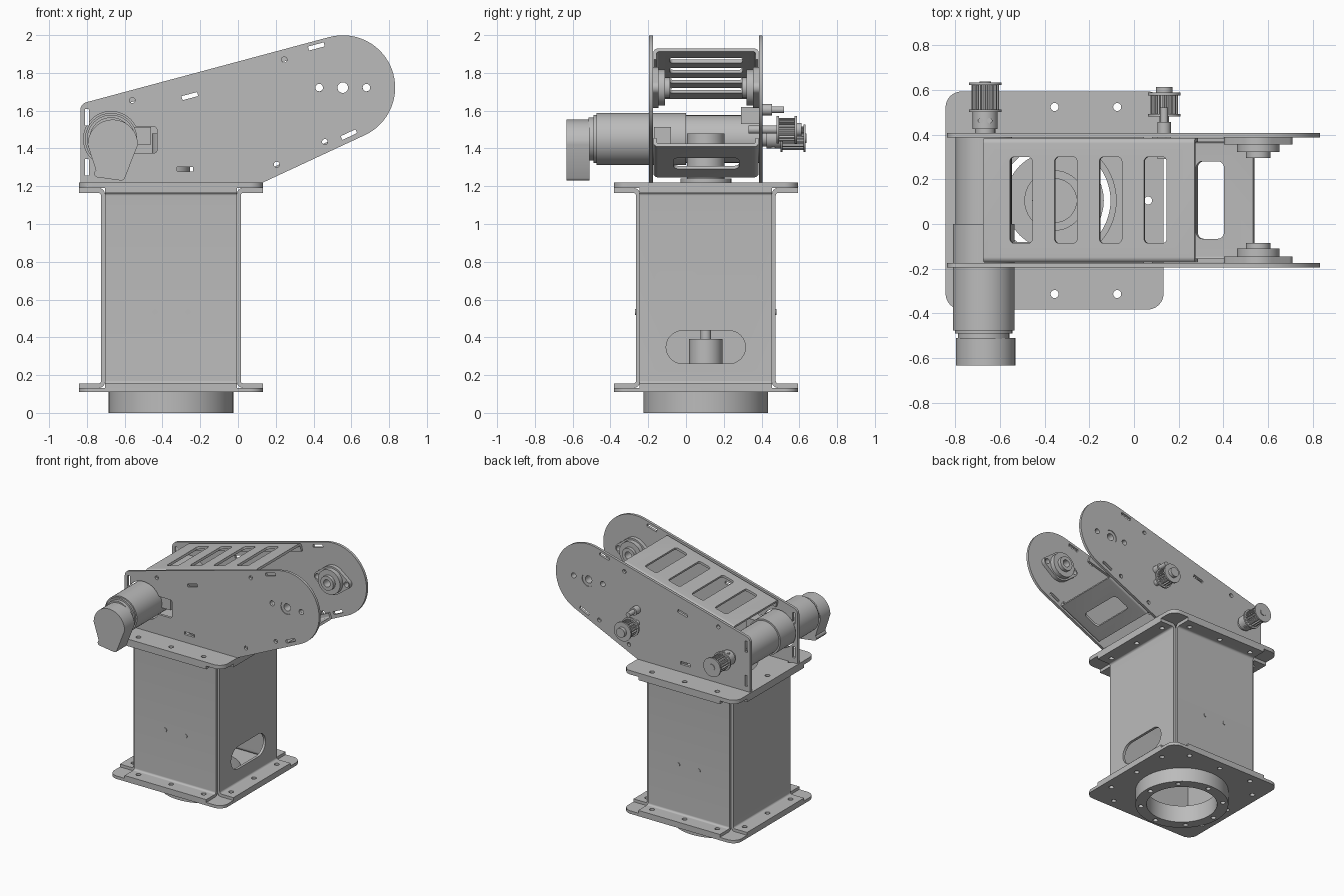
import bpy, bmesh
from math import sin, cos, tan, pi, radians
from mathutils import Matrix, Vector

cube = bpy.data.objects.get("Cube")
if cube:
    bpy.data.objects.remove(cube)

grey = bpy.data.materials.new("plain grey metal")
grey.use_nodes = True
grey.diffuse_color = (0.5, 0.5, 0.5, 1)
grey.node_tree.nodes["Principled BSDF"].inputs["Base Color"].default_value = (0.5, 0.5, 0.5, 1)

# Profile planes: (u, v, w) to (x, y, z), extruded along w
PLANES = {"Z": lambda u, v, w: (u, v, w),
          "Y": lambda u, v, w: (u, w, v),
          "X": lambda u, v, w: (w, u, v)}
parts = []


def circle(u, v, r, n=40):
    return [(u + r * cos(2 * pi * i / n), v + r * sin(2 * pi * i / n)) for i in range(n)]


def rounded(points, steps=8):
    """Polygon from (u, v, corner radius) points."""
    out = []
    for i, (u, v, r) in enumerate(points):
        p = Vector((u, v))
        if not r:
            out.append((u, v))
            continue
        a = (Vector(points[i - 1][:2]) - p).normalized()
        b = (Vector(points[(i + 1) % len(points)][:2]) - p).normalized()
        half = a.angle(b) / 2
        c = p + (a + b).normalized() * (r / sin(half))
        v0, v1 = p + a * (r / tan(half)) - c, p + b * (r / tan(half)) - c
        for k in range(steps + 1):
            q = c + v0.lerp(v1, k / steps).normalized() * r
            out.append((q.x, q.y))
    return out


def rect(u, v, hu, hv, r=0, turn=0):
    pts = rounded([(-hu, -hv, r), (hu, -hv, r), (hu, hv, r), (-hu, hv, r)])
    c, s = cos(radians(turn)), sin(radians(turn))
    return [(u + a * c - b * s, v + a * s + b * c) for a, b in pts]


def mesh_of(solids):
    bm = bmesh.new()
    for pts, plane, lo, hi in solids:
        rings = [[bm.verts.new(PLANES[plane](u, v, w)) for u, v in pts] for w in (lo, hi)]
        n = len(pts)
        faces = [bm.faces.new(r) for r in rings]
        faces += [bm.faces.new((rings[0][i], rings[0][(i + 1) % n],
                                rings[1][(i + 1) % n], rings[1][i])) for i in range(n)]
        bmesh.ops.recalc_face_normals(bm, faces=faces)
    me = bpy.data.meshes.new("part")
    bm.to_mesh(me)
    bm.free()
    return me


def link(name, me):
    ob = bpy.data.objects.new(name, me)
    bpy.context.scene.collection.objects.link(ob)
    return ob


def part(name, pts, plane, lo, hi, cuts=(), matrix=None):
    """Extruded part with extruded cut-outs, then placed by matrix."""
    ob = link(name, mesh_of([(pts, plane, lo, hi)]))
    if cuts:
        cutter = link("cutter", mesh_of(cuts))
        cutter.hide_render = True
        mod = ob.modifiers.new("cut", "BOOLEAN")
        mod.operation, mod.object, mod.solver, mod.use_self = "DIFFERENCE", cutter, "EXACT", True
        bpy.context.view_layer.update()
        deps = bpy.context.evaluated_depsgraph_get()
        me = bpy.data.meshes.new_from_object(ob.evaluated_get(deps))
        ob.modifiers.clear()
        ob.data = me
        bpy.data.objects.remove(cutter)
    if matrix:
        ob.data.transform(matrix)
    ob.data.materials.clear()
    ob.data.materials.append(grey)
    parts.append(ob)
    return ob


def cyl(name, plane, u, v, r, lo, hi, cuts=()):
    return part(name, circle(u, v, r), plane, lo, hi, cuts)


CX, CY = -0.355, 0.105
centre = Matrix.Translation((CX, CY, 0))

# Base ring and the two square plates
bolts = [(circle(0.292 * cos(k * pi / 4), 0.292 * sin(k * pi / 4), 0.018, 16), "Z", -0.1, 0.05)
         for k in range(8)]
part("base_ring", circle(0, 0, 0.33, 64), "Z", 0, 0.11,
     bolts + [(circle(0, 0, 0.25, 64), "Z", -0.1, 0.2)], centre)
edge = 0.418
plate_holes = [(circle(a, b, 0.018, 16), "Z", -1, 3)
               for k in (-0.28, 0, 0.28) for s in (-edge, edge) for a, b in {(k, s), (s, k)}]
for name, lo, hi, bore in (("bottom_plate", 0.11, 0.133, 0.25), ("top_plate", 1.19, 1.22, 0.275)):
    part(name, rect(0, 0, 0.487, 0.487, 0.07), "Z", lo, hi,
         plate_holes + [(circle(0, 0, bore, 64), "Z", -1, 3)], centre)

# Column: four folded panels with outward flanges
fold = rounded([(0.487, 0.133, 0), (0.487, 0.155, 0), (0.37, 0.155, 0.015), (0.37, 1.165, 0.015),
                (0.487, 1.165, 0), (0.487, 1.19, 0), (0.35, 1.19, 0.03), (0.35, 0.133, 0.03)])
fold = [(-u, v) for u, v in fold]
flange_holes = [(circle(-edge, k, 0.018, 16), "Z", -1, 3) for k in (-0.28, 0, 0.28)]
for k, side in enumerate(("right", "front", "left", "back")):
    cuts = list(flange_holes)
    if side == "left":
        cuts.append((rect(0, 0.348, 0.21, 0.087, 0.0865), "X", -0.4, -0.3))
    panel = part(side + "_panel", fold, "Y", -0.35, 0.35, cuts,
                 centre @ Matrix.Rotation(k * pi / 2, 4, "Z"))
for y in (-0.269, 0.469):
    for x in (-0.44, -0.265):
        cyl("panel_screw", "Y", x, 0.535, 0.016, y, y + 0.01)

# Turning shaft and the small drive inside the column
cyl("hub_disc", "Z", CX, CY, 0.22, 1.17, 1.2)
cyl("hub", "Z", CX, CY, 0.135, 1.16, 1.24)
cyl("hub_shaft", "Z", CX, CY, 0.1, 1.2, 1.48)
cyl("inner_drive", "Z", CX, CY, 0.088, 0.24, 0.39)
cyl("inner_shaft", "Z", CX, CY, 0.028, 0.38, 1.18)

# Arm side plates
JX, JZ = 0.555, 1.722
MX, MZ = -0.672, 1.45
outline = rounded([(0.133, 1.22, 0), (-0.835, 1.2, 0), (-0.835, 1.636, 0.045),
                   (JX + 0.277 * cos(radians(104.9)), JZ + 0.277 * sin(radians(104.9)), 0)])
outline += [(JX + 0.277 * cos(radians(a)), JZ + 0.277 * sin(radians(a))) for a in range(100, -66, -5)]
shapes = [circle(JX + dx, JZ, r, 24) for dx, r in ((-0.125, 0.02), (0, 0.052), (0.125, 0.02))]
shapes += [circle(x, z, 0.015, 16) for x, z in ((0.245, 1.87), (0.46, 1.435), (0.205, 1.315), (-0.56, 1.655))]
shapes += [rect(x, z, 0.043, 0.011, 0.003, t) for x, z, t in
           ((0.415, 1.94, 15), (-0.255, 1.677, 15), (0.587, 1.473, 25), (-0.28, 1.29, 0),
            (-0.8, 1.565, 90), (-0.8, 1.3, 90))]
motor_opening = [circle(MX, MZ, 0.146), rect(-0.5, 1.445, 0.072, 0.07, 0.02)]
for name, y, extra in (("front_arm_plate", -0.195, motor_opening), ("back_arm_plate", 0.386, [])):
    part(name, outline, "Y", y, y + 0.02, [(s, "Y", -1, 1) for s in shapes + extra])


# Folded sheets between the side plates
def channel(name, length, depth, windows, x, z, angle):
    d = 1 if depth > 0 else -1
    lo, hi, t = -0.173, 0.385, 0.018
    pts = rounded([(lo, 0, 0.025), (hi, 0, 0.025), (hi, depth, 0), (hi - t, depth, 0),
                   (hi - t, d * t, 0.01), (lo + t, d * t, 0.01), (lo + t, depth, 0), (lo, depth, 0)])
    place = Matrix.Translation((x, 0, z)) @ Matrix.Rotation(-radians(angle), 4, "Y")
    part(name, pts, "X", 0, length, [(w, "Z", -0.03, 0.03) for w in windows], place)


channel("top_cover", 0.978, -0.06,
        [rect(0.176 + 0.207 * k, 0.107, 0.052, 0.193, 0.02) for k in range(4)], -0.675, 1.678, 14.9)
channel("lower_brace", 0.385, 0.05, [rect(0.174, 0.107, 0.069, 0.173, 0.03)], 0.19, 1.247, 25)

# Flanged bearings at the arm tip, mirrored
diamond = rounded([(JX - 0.175, JZ, 0.035), (JX, JZ - 0.135, 0.1), (JX + 0.175, JZ, 0.035), (JX, JZ + 0.135, 0.1)])
for side, y, s in (("front", -0.175, 1), ("back", 0.386, -1)):
    bore = [(circle(JX, JZ, 0.028, 24), "Y", -1, 1)]
    screws = [(circle(JX + dx, JZ, 0.02, 16), "Y", -1, 1) for dx in (-0.125, 0.125)]
    part(side + "_bearing_flange", diamond, "Y", y, y + s * 0.03, bore + screws)
    cyl(side + "_bearing_body", "Y", JX, JZ, 0.095, y + s * 0.03, y + s * 0.065, bore)
    cyl(side + "_bearing_collar", "Y", JX, JZ, 0.055, y - s * 0.015, y + s * 0.09, bore)

# Arm motor
cyl("motor_body", "Y", MX, MZ, 0.138, -0.475, 0.0)
cyl("motor_gearbox", "Y", MX, MZ, 0.126, 0.0, 0.386)
cyl("motor_step", "Y", MX, MZ, 0.128, -0.49, -0.475)
cyl("motor_neck", "Y", MX, MZ, 0.115, -0.515, -0.48)
cap = rounded([(-0.8, 1.255, 0.02), (-0.605, 1.228, 0.02), (-0.53, 1.42, 0)])
cap += [(-0.663 + 0.133 * cos(radians(a)), 1.42 + 0.133 * sin(radians(a))) for a in range(10, 181, 10)]
part("motor_end_cap", cap, "Y", -0.632, -0.51)
part("motor_terminal", rect(-0.51, 1.467, 0.05, 0.047), "Y", -0.17, -0.08)


# Toothed pulleys on the back
def pulley(name, x, z, y0, y1):
    n = 18
    teeth = [(x + r * cos(2 * pi * (i + o) / n), z + r * sin(2 * pi * (i + o) / n))
             for i in range(n) for o, r in ((0, 0.05), (0.4, 0.05), (0.5, 0.062), (0.9, 0.062))]
    part(name + "_teeth", teeth, "Y", y0, y1)
    for y in (y0, y1 - 0.012):
        cyl(name + "_rim", "Y", x, z, 0.073, y, y + 0.012)


PX = -0.665
pulley("motor_pulley", PX, 1.455, 0.5, 0.633)
cyl("motor_pulley_hub", "Y", PX, 1.455, 0.056, 0.425, 0.5)
cyl("motor_pilot", "Y", PX, 1.455, 0.045, 0.4, 0.43)
cyl("motor_shaft", "Y", PX, 1.455, 0.025, 0.4, 0.638)
for x in (PX - 0.02, PX + 0.02):
    cyl("hub_set_screw", "Z", x, 0.462, 0.012, 1.4, 1.512)

# Belt tensioner
TX = 0.135
pulley("idler_pulley", TX, 1.5, 0.48, 0.587)
cyl("idler_axle", "Y", TX, 1.5, 0.022, 0.33, 0.6)
cyl("idler_nut", "Y", TX, 1.5, 0.036, 0.587, 0.612)
cyl("tensioner_rod", "Y", TX, 1.605, 0.018, 0.38, 0.52)
cyl("tensioner_collar", "Y", TX, 1.605, 0.03, 0.4, 0.455)
part("tensioner_block", rect(TX, 1.575, 0.03, 0.045), "Y", 0.29, 0.386)

# Smooth round surfaces, keep the edges sharp
bpy.ops.object.select_all(action="DESELECT")
for ob in parts:
    ob.select_set(True)
bpy.context.view_layer.objects.active = parts[0]
bpy.ops.object.shade_smooth_by_angle(angle=radians(30))
